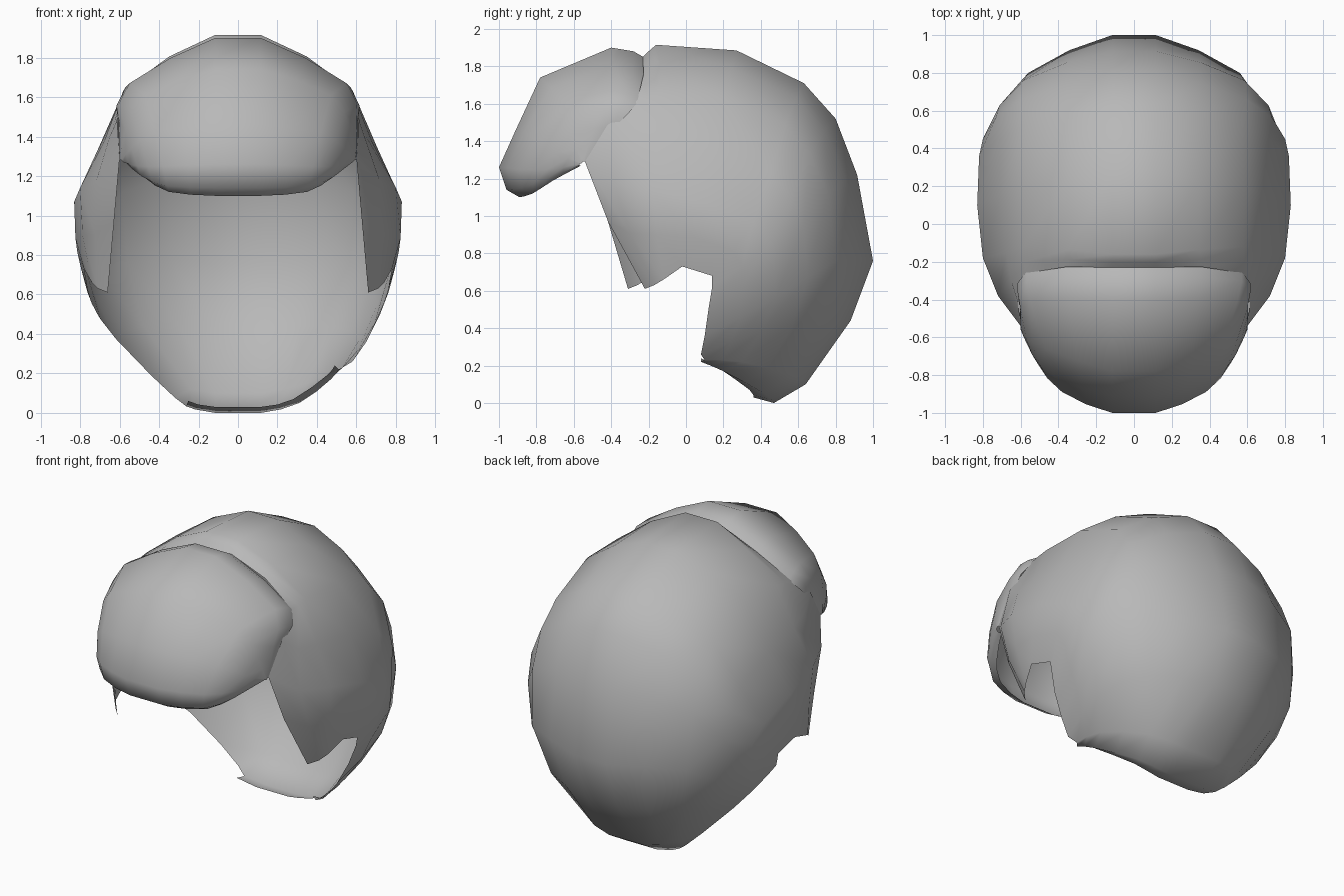
import bpy, bmesh
from mathutils import Vector

if "Cube" in bpy.data.objects:
    bpy.data.objects.remove(bpy.data.objects["Cube"])

grey = bpy.data.materials.new("hair_grey")
grey.diffuse_color = (0.48, 0.48, 0.48, 1)
grey.use_nodes = True
grey.node_tree.nodes["Principled BSDF"].inputs["Base Color"].default_value = grey.diffuse_color
FLAT = 0.115  # half width of the flat centre strip


def half_arc(row, groove):
    """Smooth half section: centre, crease, side and rim points with midpoints."""
    a = Vector((FLAT, row[0], row[1]))
    c, e, f = Vector(row[2:5]), Vector(row[5:8]), Vector(row[8:11])
    p = [Vector((-FLAT, a.y, a.z)), a, c, e, f, 2 * f - e]
    pts = []
    for i in range(1, 4):
        mid = (p[i] + p[i + 1]) * 0.5625 - (p[i - 1] + p[i + 2]) * 0.0625
        pts += [p[i], mid]
    pts[3] = pts[3] - Vector((groove, 0, groove * 0.5))
    return pts + [f]


def loft(name, rows, grooves=()):
    """Skin the mirrored sections into one open shell."""
    verts, faces = [], []
    for i, row in enumerate(rows):
        right = half_arc(row, grooves[i] if i < len(grooves) else 0)
        left = [Vector((-p.x, p.y, p.z)) for p in right[::-1]]
        verts += left + right
    n = len(verts) // len(rows)
    for i in range(len(rows) - 1):
        for j in range(n - 1):
            k = i * n + j
            faces.append((k, k + 1, k + n + 1, k + n))
    mesh = bpy.data.meshes.new(name)
    mesh.from_pydata([tuple(v) for v in verts], [], faces)
    mesh.materials.append(grey)
    mesh.polygons.foreach_set("use_smooth", [True] * len(faces))
    mesh.update()
    obj = bpy.data.objects.new(name, mesh)
    bpy.context.collection.objects.link(obj)
    return obj


# Sections: centre (y, z), crease (x, y, z), side (x, y, z), rim (x, y, z)

# Main cap, fanning from the front edge over the crown to the nape
cap = loft("hair_cap", [
    (-.23, 1.85, .575, -.26, 1.62, .60, -.54, 1.29, .66, -.22, .61),
    (-.20, 1.88, .58, -.20, 1.625, .72, -.38, 1.17, .71, -.17, .63),
    (-.16, 1.915, .58, -.12, 1.635, .80, -.18, 1.14, .74, -.12, .66),
    (.27, 1.885, .58, .20, 1.63, .83, .10, 1.07, .78, -.02, .73),
    (.63, 1.71, .575, .53, 1.49, .82, .36, .97, .77, .14, .68),
    (.80, 1.52, .595, .66, 1.33, .80, .45, .87, .76, .14, .62),
    (.915, 1.22, .585, .76, 1.12, .775, .47, .74, .72, .12, .50),
    (1.0, .76, .56, .80, .76, .71, .48, .56, .65, .10, .36),
    (.88, .44, .48, .72, .44, .62, .40, .38, .58, .08, .26),
    (.64, .10, .35, .56, .15, .51, .30, .22, .53, .10, .23),
    (.47, .00, .31, .42, .05, .47, .20, .17, .51, .08, .22),
    (.36, .03, .28, .34, .07, .45, .17, .19, .49, .08, .24),
], grooves=(0, .03, .045, .03, .015))

# The left sideburn reaches a little further forward
for v in cap.data.vertices:
    if v.co.x < -.5 and v.co.y < -.1 and v.co.z < .75:
        v.co.y -= .09

# The left nape corner is trimmed back along a slanted plane
bm = bmesh.new()
bm.from_mesh(cap.data)
p1, p2, p3 = Vector((-.76, .14, .6)), Vector((-.52, .43, .27)), Vector((-.25, .42, .03))
normal = (p2 - p1).cross(p3 - p1).normalized()
if normal.y < 0:
    normal = -normal
faces = []
for f in bm.faces:
    c = f.calc_center_median()
    if c.x < -.25 and c.y > .05 and c.z < .66:
        faces.append(f)
geom = set(faces)
for f in faces:
    geom.update(f.verts)
    geom.update(f.edges)
bmesh.ops.bisect_plane(bm, geom=list(geom), plane_co=p1, plane_no=normal)
trimmed = []
for f in bm.faces:
    c = f.calc_center_median()
    if c.x < -.25 and c.y > .0 and c.z < .66 and (c - p1).dot(normal) < -1e-4:
        trimmed.append(f)
bmesh.ops.delete(bm, geom=trimmed, context='FACES')
bm.to_mesh(cap.data)
bm.free()

# Swept front tuft, from its lower rim back to the crown crease
loft("front_tuft", [
    (-.89, 1.10, .35, -.82, 1.12, .47, -.71, 1.19, .56, -.56, 1.27),
    (-.96, 1.14, .36, -.88, 1.15, .49, -.74, 1.20, .57, -.57, 1.27),
    (-1.0, 1.26, .38, -.89, 1.25, .51, -.74, 1.25, .58, -.57, 1.27),
    (-.91, 1.46, .42, -.81, 1.42, .54, -.69, 1.34, .59, -.57, 1.28),
    (-.78, 1.74, .47, -.66, 1.61, .57, -.61, 1.43, .60, -.56, 1.28),
    (-.40, 1.90, .55, -.40, 1.67, .60, -.49, 1.47, .60, -.55, 1.29),
    (-.28, 1.88, .57, -.30, 1.65, .605, -.43, 1.47, .60, -.54, 1.29),
    (-.22, 1.845, .57, -.25, 1.62, .605, -.39, 1.47, .60, -.53, 1.29),
])
